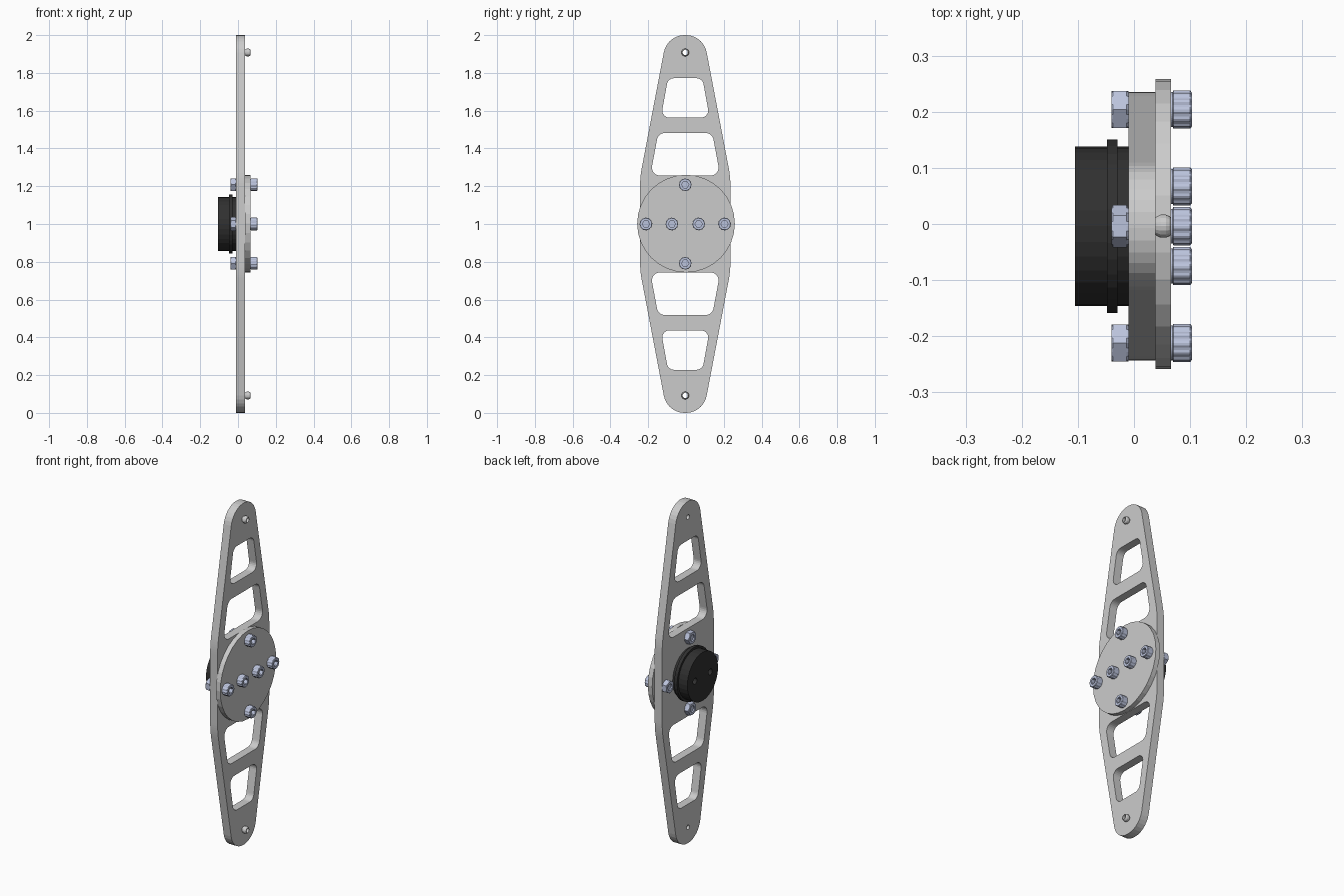
import bpy, bmesh, math
from mathutils import Vector

if "Cube" in bpy.data.objects:
    bpy.data.objects.remove(bpy.data.objects["Cube"])

CY, CZ = -0.004, 1.0      # centre of the arm and bolt pattern


def material(name, col):
    m = bpy.data.materials.new(name)
    m.diffuse_color = (*col, 1)
    m.use_nodes = True
    m.node_tree.nodes["Principled BSDF"].inputs["Base Color"].default_value = m.diffuse_color
    return m


BLACK = material("black_plastic", (0.03, 0.03, 0.03))
STEEL = material("blue_steel", (0.5, 0.55, 0.72))


def radius(shape, r, i, n):
    a = 2 * math.pi * i / n
    if shape == "hex":
        return r * math.cos(math.pi / 6) / math.cos(a % (math.pi / 3) - math.pi / 6)
    if shape == "knurl":
        return r if i % 4 < 2 else r * 0.94
    return r


def loft(name, rings, y, z, n=32, mat=None, closed=False, turn=0.0):
    """Sweep rings of (x, radius, shape) around an axis along x."""
    bm = bmesh.new()
    loops = []
    for x, r, *s in rings:
        shape = s[0] if s else "round"
        loop = []
        for i in range(n):
            a = 2 * math.pi * i / n + turn
            q = radius(shape, r, i, n)
            loop.append(bm.verts.new((x, q * math.cos(a), q * math.sin(a))))
        loops.append(loop)
    pairs = list(zip(loops, loops[1:]))
    if closed:
        pairs.append((loops[-1], loops[0]))
    else:
        bm.faces.new(loops[0])
        bm.faces.new(loops[-1])
    for a, b in pairs:
        for i in range(n):
            j = (i + 1) % n
            bm.faces.new((a[i], a[j], b[j], b[i]))
    bmesh.ops.recalc_face_normals(bm, faces=bm.faces)
    me = bpy.data.meshes.new(name)
    bm.to_mesh(me)
    bm.free()
    ob = bpy.data.objects.new(name, me)
    ob.location = (0, y, z)
    bpy.context.collection.objects.link(ob)
    if mat:
        me.materials.append(mat)
    return ob


def rounded(corners, steps=7):
    """Fillet a polygon given as (y, z, fillet radius)."""
    out = []
    n = len(corners)
    for i, (y, z, r) in enumerate(corners):
        p = Vector((y, z))
        u = (Vector(corners[i - 1][:2]) - p).normalized()
        v = (Vector(corners[(i + 1) % n][:2]) - p).normalized()
        half = u.angle(v) / 2
        t = r / math.tan(half)
        c = p + (u + v).normalized() * (r / math.sin(half))
        d0, d1 = p + u * t - c, p + v * t - c
        sweep = d0.angle_signed(d1)
        a0 = math.atan2(d0.y, d0.x)
        for k in range(steps + 1):
            a = a0 - sweep * k / steps
            out.append((c.x + r * math.cos(a), c.y + r * math.sin(a)))
    return out


def plate(name, outlines, x0, x1):
    """Filled profile in the yz plane with holes, given thickness along x."""
    cu = bpy.data.curves.new(name, "CURVE")
    cu.dimensions, cu.fill_mode, cu.extrude = "2D", "BOTH", (x1 - x0) / 2
    for pts in outlines:
        sp = cu.splines.new("POLY")
        sp.points.add(len(pts) - 1)
        for q, (y, z) in zip(sp.points, pts):
            q.co = (y, z, 0, 1)
        sp.use_cyclic_u = True
    tmp = bpy.data.objects.new(name + "_curve", cu)
    bpy.context.collection.objects.link(tmp)
    dg = bpy.context.evaluated_depsgraph_get()
    me = bpy.data.meshes.new_from_object(tmp.evaluated_get(dg))
    bpy.data.objects.remove(tmp)
    bm = bmesh.new()
    bm.from_mesh(me)
    for v in bm.verts:
        y, z, x = v.co
        v.co = ((x0 + x1) / 2 + x, CY + y, CZ + z)
    bmesh.ops.remove_doubles(bm, verts=bm.verts, dist=1e-5)
    bmesh.ops.recalc_face_normals(bm, faces=bm.faces)
    bm.to_mesh(me)
    bm.free()
    for p in me.polygons:
        p.use_smooth = False
    ob = bpy.data.objects.new(name, me)
    bpy.context.collection.objects.link(ob)
    return ob


# Double-ended arm with four windows and an eyelet hole at each end
right = [(0.096, -1, 0.112), (0.239, -0.25, 0.5), (0.239, 0.25, 0.5), (0.096, 1, 0.112)]
outlines = [rounded(right + [(-y, z, r) for y, z, r in reversed(right)])]
for s in (1, -1):
    for w0, z0, w1, z1, r in ((0.185, 0.257, 0.143, 0.482, 0.042),
                              (0.129, 0.563, 0.091, 0.772, 0.038)):
        outlines.append(rounded([(-w0, s * z0, r), (w0, s * z0, r),
                                 (w1, s * z1, r), (-w1, s * z1, r)]))
    outlines.append([(0.0155 * math.cos(k * math.pi / 8),
                      s * 0.908 + 0.0155 * math.sin(k * math.pi / 8)) for k in range(16)])
plate("arm", outlines, -0.01, 0.038)

# Hollow eyelets at the arm tips
for s, tag in ((1, "top"), (-1, "bottom")):
    loft("eyelet_" + tag,
         [(-0.01, 0.0155), (0.038, 0.0155), (0.042, 0.018), (0.047, 0.0205), (0.057, 0.0205),
          (0.063, 0.018), (0.066, 0.0145), (0.066, 0.0135), (-0.01, 0.0135)],
         CY, CZ + s * 0.908, n=16, closed=True)

# Round clamping disc
loft("clamp_disc", [(0.038, 0.2585), (0.066, 0.2585)], 0, CZ + 0.002, n=32)

# Black hub with a raised collar, and two recessed screw ends
hub = loft("hub", [(-0.105, 0.142), (-0.048, 0.142), (-0.048, 0.155), (-0.029, 0.155),
                   (-0.029, 0.142), (-0.01, 0.142)], CY, CZ, n=32, mat=BLACK)
for s in (1, -1):
    cut = loft("hub_hole_cutter", [(-0.12, 0.018), (-0.06, 0.018)],
               CY + s * 0.071, CZ, n=16, mat=BLACK)
    cut.hide_render = True
    cut.hide_set(True)
    mod = hub.modifiers.new("screw_hole", "BOOLEAN")
    mod.operation, mod.object, mod.solver = "DIFFERENCE", cut, "EXACT"


def bolt(name, y, z, end):
    # Knurled socket head with a hex recess, plus the shank
    loft(name, [(end, 0.016), (0.066, 0.016), (0.066, 0.031), (0.069, 0.031),
                (0.07, 0.034, "knurl"), (0.1, 0.034, "knurl"), (0.103, 0.0305),
                (0.103, 0.019, "hex"), (0.083, 0.019, "hex")],
         CY + y, CZ + z, n=48, mat=STEEL)


def nut(name, y, z, turn):
    # Chamfered hex nut with a threaded bore
    loft(name, [(-0.01, 0.033), (-0.013, 0.038, "hex"), (-0.037, 0.038, "hex"),
                (-0.04, 0.033), (-0.04, 0.0185), (-0.01, 0.0185)],
         CY + y, CZ + z, n=24, mat=STEEL, closed=True, turn=turn)


# Four through bolts with nuts
for k in range(4):
    a = k * math.pi / 2
    y, z = 0.208 * math.cos(a), 0.208 * math.sin(a)
    bolt(f"through_bolt_{k + 1}", y, z, -0.034)
    nut(f"nut_{k + 1}", y, z, math.pi / 2 if k % 2 == 0 else 0)

# Two bolts holding the hub
for k, s in enumerate((1, -1)):
    bolt(f"hub_bolt_{k + 1}", s * 0.071, 0, -0.05)
